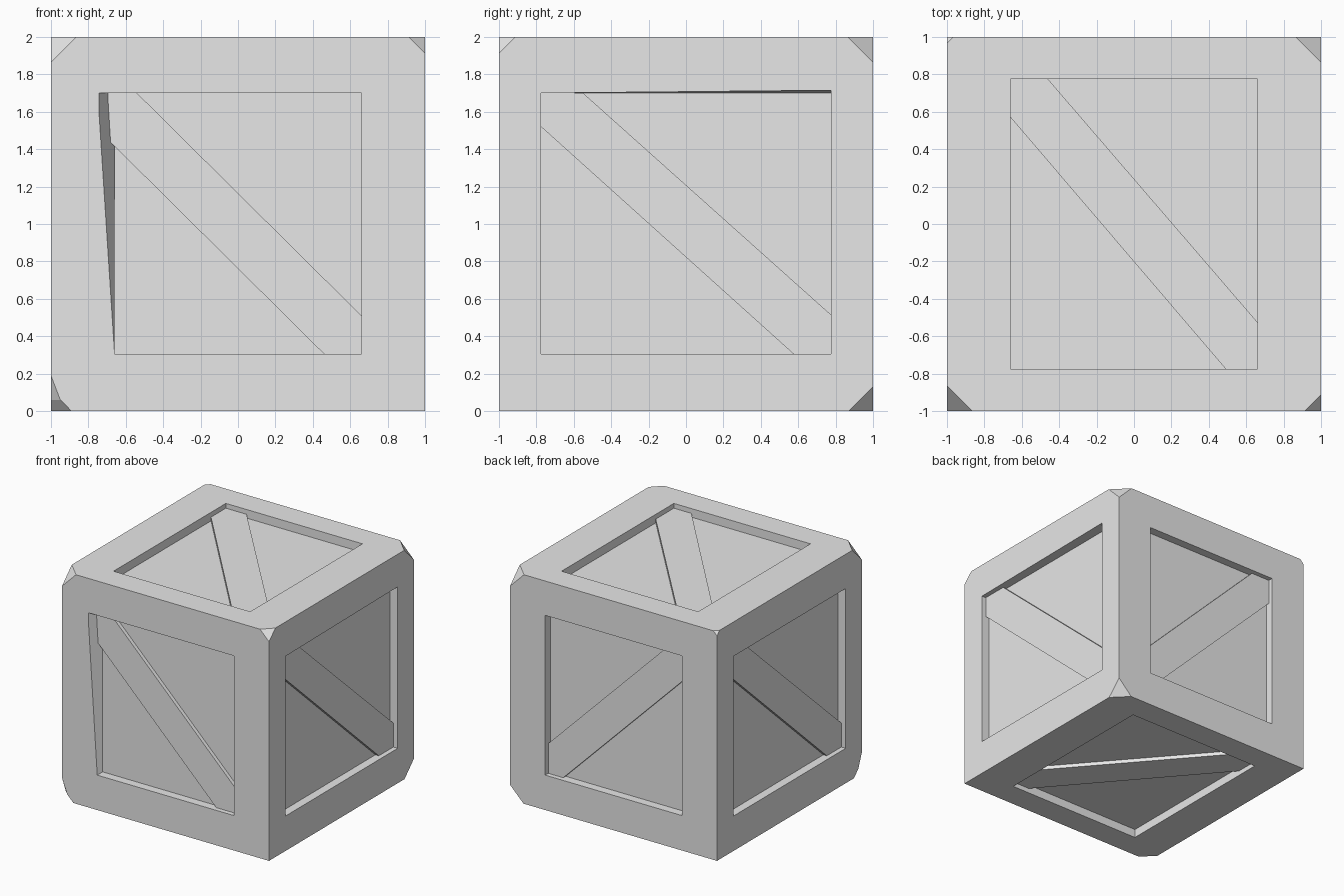
import bpy, bmesh
from mathutils import Vector

if "Cube" in bpy.data.objects:
    bpy.data.objects.remove(bpy.data.objects["Cube"], do_unlink=True)

grey = bpy.data.materials.new("light_grey")
grey.use_nodes = True
colour = (0.8, 0.8, 0.8, 1)
grey.diffuse_color = colour
grey.node_tree.nodes["Principled BSDF"].inputs["Base Color"].default_value = colour

PANEL, BAR = 0.075, 0.042          # recess depths of panel and brace
X, Y, LOW, HIGH = 0.66, 0.775, 0.305, 1.70

# Each side maps (across, up, depth below the surface) to a point
SIDES = {
    "front": lambda a, b, d: (a, d - 1, b),
    "back": lambda a, b, d: (a, 1 - d, b),
    "right": lambda a, b, d: (1 - d, a, b),
    "left": lambda a, b, d: (d - 1, -a, b),
    "top": lambda a, b, d: (a, b, 2 - d),
    "bottom": lambda a, b, d: (a, b, d),
}


def make_object(name, bm):
    bmesh.ops.recalc_face_normals(bm, faces=bm.faces)
    mesh = bpy.data.meshes.new(name)
    bm.to_mesh(mesh)
    bm.free()
    mesh.materials.append(grey)
    obj = bpy.data.objects.new(name, mesh)
    bpy.context.collection.objects.link(obj)
    return obj


def add_prism(bm, place, outer, inner, d0, d1):
    """Solid between two matching outlines at two depths."""
    top = [bm.verts.new(place(a, b, d0)) for a, b in outer]
    base = [bm.verts.new(place(a, b, d1)) for a, b in inner]
    bm.faces.new(top)
    bm.faces.new(base[::-1])
    n = len(top)
    for i in range(n):
        j = (i + 1) % n
        bm.faces.new((top[i], base[i], base[j], top[j]))


def rectangle(w, lo, hi):
    return [(-w, lo), (w, lo), (w, hi), (-w, hi)]


# Crate body with chipped corners
bm = bmesh.new()
bmesh.ops.create_cube(bm, size=2)
bmesh.ops.translate(bm, verts=bm.verts, vec=(0, 0, 1))


def chip(sx, sy, sz, size, steep=1.0):
    corner = Vector((sx, sy, 1 + sz))
    normal = Vector((sx, sy, sz * steep))
    bisected = bmesh.ops.bisect_plane(
        bm, geom=bm.verts[:] + bm.edges[:] + bm.faces[:], dist=1e-5,
        plane_co=corner - Vector((sx * size, 0, 0)), plane_no=normal, clear_outer=True)
    edges = [e for e in bisected["geom_cut"] if isinstance(e, bmesh.types.BMEdge)]
    bmesh.ops.holes_fill(bm, edges=edges)


chip(-1, -1, 1, 0.135)
chip(1, 1, 1, 0.135)
chip(1, 1, -1, 0.13)
chip(1, -1, 1, 0.087)
chip(-1, 1, 1, 0.035)
chip(-1, -1, -1, 0.11)
chip(-1, -1, -1, 0.073, 0.385)
body = make_object("crate_body", bm)

# Recessed panels, two of them with a skewed opening
cutter_bm = bmesh.new()
for side, place in SIDES.items():
    if side in ("front", "back"):
        inner = rectangle(X, LOW, HIGH)
    elif side in ("right", "left"):
        inner = rectangle(Y, LOW, HIGH)
    else:
        inner = rectangle(X, -Y, Y)
    outer = list(inner)
    if side == "front":
        outer[3] = (-0.75, HIGH)
    if side == "right":
        outer[2] = (Y, HIGH + 0.016)
    add_prism(cutter_bm, place, outer, inner, -0.005, PANEL)
cutter = make_object("panel_cutter", cutter_bm)
cutter.hide_render = True
cut = body.modifiers.new("panels", "BOOLEAN")
cut.operation = "DIFFERENCE"
cut.solver = "EXACT"
cut.object = cutter
bpy.context.view_layer.objects.active = body
bpy.ops.object.modifier_apply(modifier=cut.name)
bpy.data.objects.remove(cutter, do_unlink=True)

# Diagonal braces: outlines clipped to the openings
side_brace = [(-Y, HIGH), (-Y, 1.52), (0.575, LOW), (Y, LOW), (Y, 0.515), (-0.55, HIGH)]
flat_brace = [(-X, Y), (-X, 0.57), (0.49, -Y), (X, -Y), (X, -0.525), (-0.46, Y)]
BRACES = {
    "front": [(-0.695, HIGH), (-0.695, 1.45), (0.46, LOW), (X, LOW), (X, 0.51), (-0.54, HIGH)],
    "back": [(-X, HIGH), (-X, 1.48), (0.515, LOW), (X, LOW), (X, 0.565), (-0.475, HIGH)],
    "right": side_brace, "left": side_brace,
    "top": flat_brace, "bottom": flat_brace,
}
for side, outline in BRACES.items():
    brace_bm = bmesh.new()
    add_prism(brace_bm, SIDES[side], outline, outline, BAR, PANEL + 0.01)
    make_object(side + "_brace", brace_bm)
